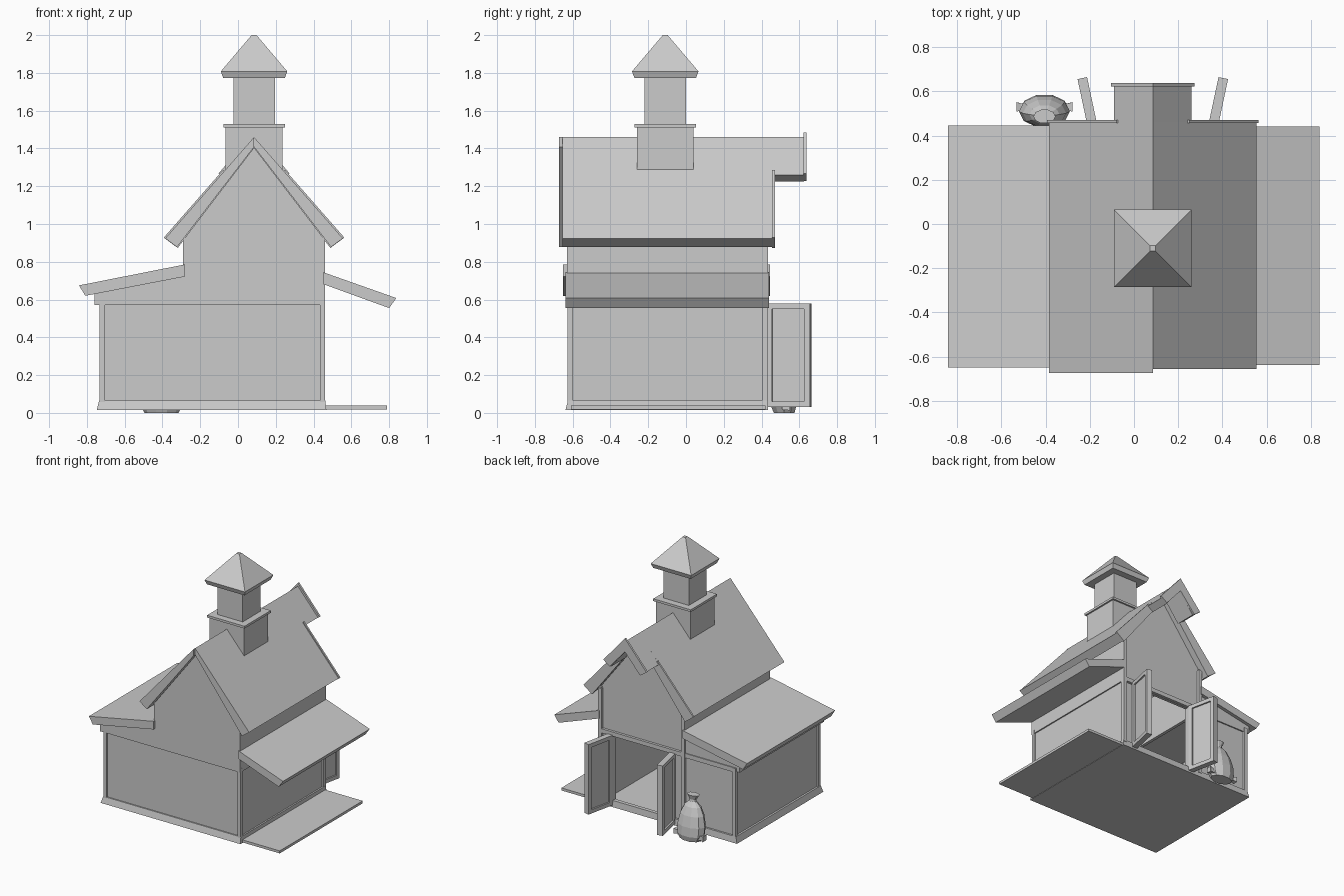
import bpy, bmesh, math
from mathutils import Matrix

if "Cube" in bpy.data.objects:
    bpy.data.objects.remove(bpy.data.objects["Cube"])

CX = 0.085                    # ridge line of the main gable
YF, YB = -0.63, 0.43          # front and back wall planes


def finish(name, bm, mat=None):
    bmesh.ops.recalc_face_normals(bm, faces=bm.faces)
    if mat:
        bm.transform(mat)
    me = bpy.data.meshes.new(name)
    bm.to_mesh(me)
    bm.free()
    ob = bpy.data.objects.new(name, me)
    bpy.context.collection.objects.link(ob)
    return ob


def loft(name, rings, mat=None):
    """Skin a stack of equal-count point rings and cap both ends."""
    bm = bmesh.new()
    vs = [[bm.verts.new(p) for p in r] for r in rings]
    n = len(rings[0])
    for a, b in zip(vs, vs[1:]):
        for i in range(n):
            bm.faces.new((a[i], a[(i + 1) % n], b[(i + 1) % n], b[i]))
    bm.faces.new(vs[0])
    bm.faces.new(vs[-1])
    return finish(name, bm, mat)


def prism(name, pts, y0, y1):
    """Extrude an (x, z) outline along y."""
    return loft(name, [[(x, y, z) for x, z in pts] for y in (y0, y1)])


def rect(x0, x1, y0, y1, z):
    return [(x0, y0, z), (x1, y0, z), (x1, y1, z), (x0, y1, z)]


def box(name, x0, x1, y0, y1, z0, z1, mat=None):
    return loft(name, [rect(x0, x1, y0, y1, z0), rect(x0, x1, y0, y1, z1)], mat)


def side(s, pts):
    """Points given as (distance from ridge, z), placed left or right."""
    return [(CX + s * d, z) for d, z in pts]


# Floor tray with flared skirting
loft("base", [rect(-0.748, 0.468, -0.638, 0.435, 0.015),
              rect(-0.735, 0.462, -0.625, 0.43, 0.065),
              rect(-0.70, 0.43, -0.59, 0.40, 0.065),
              rect(-0.70, 0.43, -0.59, 0.40, 0.03)])
box("side_platform", 0.46, 0.79, -0.61, 0.42, 0.018, 0.038)

# Lower walls, with the doorway notch in the back wall
box("front_wall", -0.72, 0.45, -0.615, -0.59, 0.06, 0.58)
box("left_wall", -0.72, -0.70, -0.615, 0.415, 0.06, 0.60)
box("right_wall", 0.43, 0.45, -0.615, 0.415, 0.06, 0.58)
D0, D1 = -0.165, 0.335
prism("back_wall", [(-0.72, 0.06), (D0, 0.06), (D0, 0.57), (D1, 0.57),
                    (D1, 0.06), (0.45, 0.06), (0.45, 0.60), (-0.72, 0.60)], 0.395, 0.415)

# Corner posts
for x in (-0.733, 0.433):
    for y in (-0.627, YB - 0.028):
        box("corner_post", x, x + 0.028, y, y + 0.028, 0.05, 0.60)

# Upper walls: gables at each end, overhanging the lower walls
gable = [(-0.29, 0.572), (0.46, 0.572), (0.46, 0.915), (CX, 1.405), (-0.29, 0.915)]
prism("front_gable", gable, YF, YF + 0.025)
prism("back_gable", gable, 0.39, 0.415)
box("upper_right_wall", 0.435, 0.46, YF, YB, 0.572, 0.93)
box("upper_left_wall", -0.29, -0.265, YF, YB, 0.572, 0.93)
lean = [(-0.76, 0.572), (-0.29, 0.572), (-0.29, 0.73), (-0.76, 0.64)]
prism("lean_to_front", lean, YF, YF + 0.025)
prism("lean_to_back", lean, 0.39, 0.418)
box("lean_to_side", -0.76, -0.735, YF, 0.418, 0.572, 0.64)

# Back trim: tall posts, lintel, door jambs
for x in (-0.29, 0.432):
    box("gable_post", x, x + 0.028, 0.41, 0.435, 0.05, 0.92)
box("lintel", -0.29, 0.46, 0.41, 0.435, 0.572, 0.605)
for x in (D0 - 0.025, D1):
    box("door_jamb", x, x + 0.025, 0.39, 0.435, 0.05, 0.575)
prism("lean_to_beam", [(-0.73, 0.565), (-0.29, 0.565), (-0.29, 0.60), (-0.73, 0.60)], 0.41, 0.425)

# Main roof, hoist hood and their end boards
slab = [(0, 1.46), (0.47, 0.924), (0.408, 0.878), (0, 1.408)]
hood = [(0, 1.46), (0.175, 1.26), (0.127, 1.226), (0, 1.39)]
hood_end = [(0, 1.485), (0.188, 1.268), (0.132, 1.228), (0, 1.38)]
end_board = [(0.165, 1.285), (0.478, 0.928), (0.404, 0.873), (0.11, 1.255)]
for s, label, y in ((-1, "left", -0.673), (1, "right", -0.655)):
    prism("roof_" + label, side(s, slab), y, 0.46)
    prism("hood_" + label, side(s, hood), 0.455, 0.625)
    prism("hood_end_" + label, side(s, hood_end), 0.622, 0.638)
    prism("roof_end_" + label, side(s, end_board), 0.456, 0.47)

# Lean-to roof and right awning
prism("lean_to_roof", [(-0.842, 0.675), (-0.28, 0.786), (-0.28, 0.722), (-0.808, 0.62)], -0.65, 0.445)
prism("awning", [(0.45, 0.745), (0.838, 0.608), (0.80, 0.555), (0.45, 0.682)], -0.638, 0.44)


# Cupola
def sq(h, z, y=-0.11):
    return rect(CX - h, CX + h, y - h, y + h, z)


loft("cupola_base", [sq(0.15, 1.285), sq(0.15, 1.515)])
loft("cupola_ledge", [sq(0.163, 1.512), sq(0.163, 1.53)])
loft("cupola_shaft", [sq(0.11, 1.53), sq(0.11, 1.80)])
loft("cupola_roof", [sq(0.163, 1.773), sq(0.176, 1.808), sq(0.013, 2.0)])

# Open framed doors, splayed outwards
for label, hx, ang in (("left", -0.185, 102), ("right", 0.355, 78)):
    m = Matrix.Translation((hx, 0.43, 0)) @ Matrix.Rotation(math.radians(ang), 4, 'Z')
    L, t, z0, z1, w = 0.235, 0.022, 0.03, 0.58, 0.03
    box("door_panel_" + label, 0.01, L - 0.01, -0.01, 0.01, z0 + 0.01, z1 - 0.01, m)
    for a, b in ((0, w), (L - w, L)):
        box("door_stile_" + label, a, b, -t, t, z0, z1, m)
    for a, b in ((z0, z0 + w), (z1 - w, z1)):
        box("door_rail_" + label, w, L - w, -t, t, a, b, m)

# Grain sack: low-poly lathe, flattened, with tied neck and bottom corners
SX, SY = -0.405, 0.52
profile = [(0.09, 0.0), (0.112, 0.04), (0.115, 0.11), (0.098, 0.19), (0.068, 0.25),
           (0.03, 0.285), (0.028, 0.30), (0.05, 0.335)]
loft("sack", [[(SX + r * math.cos(i * math.tau / 10),
                SY + r * 0.64 * math.sin(i * math.tau / 10) - 0.1 * z, z)
               for i in range(10)] for r, z in profile])
for s in (-1, 1):
    loft("sack_corner", [[(SX + s * d, SY + 0.01 + h * math.cos(a), 0.035 + h * math.sin(a))
                          for a in (0.8, 2.4, 3.9, 5.5)]
                         for d, h in ((0.08, 0.03), (0.105, 0.022), (0.127, 0.03))])
